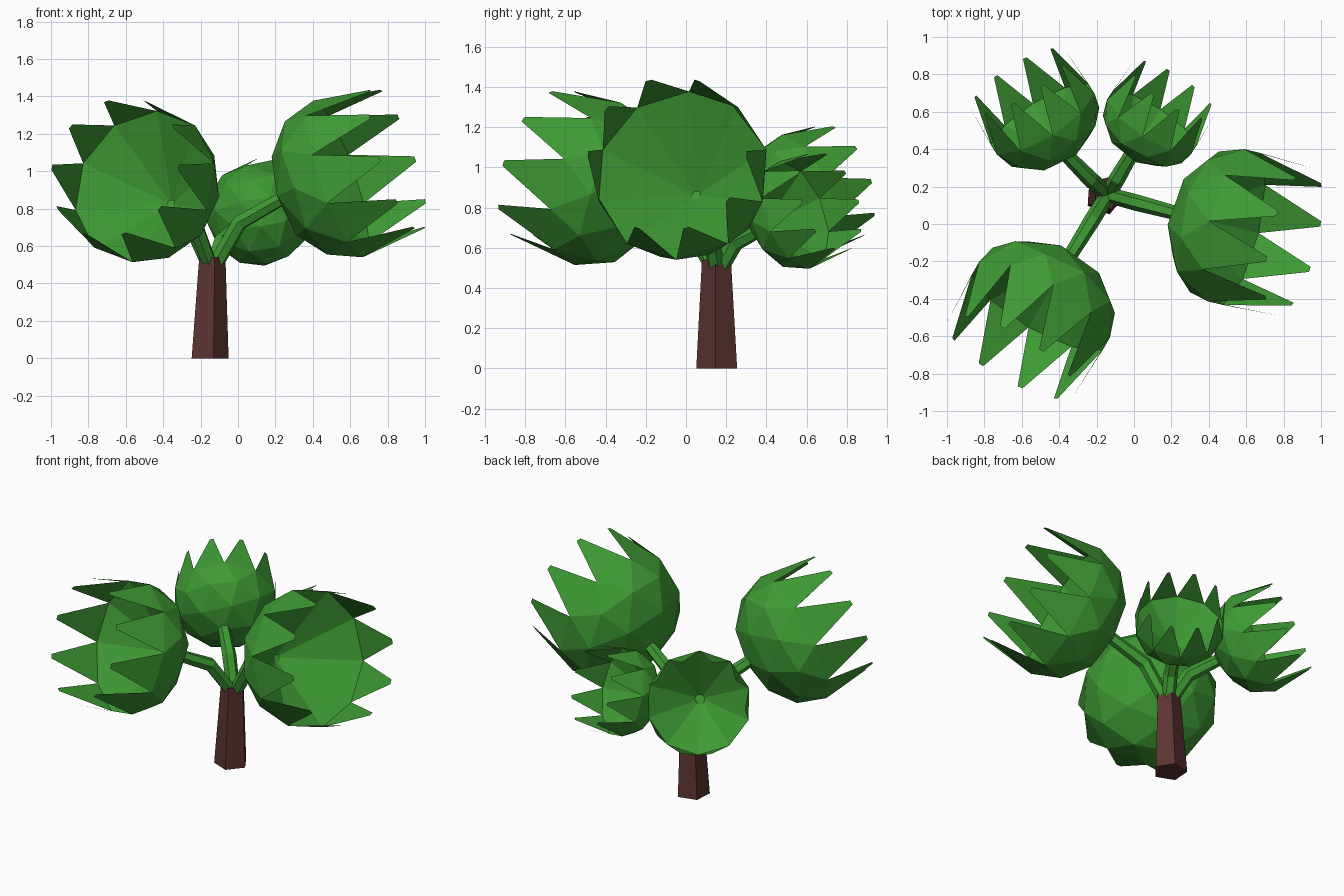
import bpy
import bmesh
from math import cos, sin, pi, radians, atan2
from mathutils import Vector

if "Cube" in bpy.data.objects:
    bpy.data.objects.remove(bpy.data.objects["Cube"])


def material(name, color):
    m = bpy.data.materials.new(name)
    m.diffuse_color = color
    m.use_nodes = True
    m.node_tree.nodes["Principled BSDF"].inputs["Base Color"].default_value = m.diffuse_color
    return m


GREEN = material("leaf_green", (0.048, 0.32, 0.034, 1))
BROWN = material("bark_brown", (0.105, 0.033, 0.03, 1))


def finish(bm, name, mat):
    mesh = bpy.data.meshes.new(name)
    bm.to_mesh(mesh)
    bm.free()
    mesh.materials.append(mat)
    ob = bpy.data.objects.new(name, mesh)
    bpy.context.collection.objects.link(ob)
    return ob


def frame(axis):
    """Sideways and upward directions around an axis."""
    a = axis.normalized()
    side = Vector((0, 0, 1)).cross(a)
    if side.length < 0.01:
        side = Vector((0, 1, 0))
    side.normalize()
    return side, a.cross(side)


def tube(name, points, radii, mat, sides=5, phase=0.0, flat=False):
    """Faceted tapering tube along a path, capped at both ends."""
    bm = bmesh.new()
    rings = []
    pts = [Vector(p) for p in points]
    for i, p in enumerate(pts):
        d = pts[min(i + 1, len(pts) - 1)] - pts[max(i - 1, 0)]
        u, v = (Vector((1, 0, 0)), Vector((0, 1, 0))) if flat else frame(d)
        rings.append([bm.verts.new(p + radii[i] * (u * cos(2 * pi * k / sides + phase)
                                                   + v * sin(2 * pi * k / sides + phase)))
                      for k in range(sides)])
    for a, b in zip(rings, rings[1:]):
        for k in range(sides):
            n = (k + 1) % sides
            bm.faces.new((a[k], a[n], b[n], b[k]))
    bm.faces.new(rings[0][::-1])
    bm.faces.new(rings[-1])
    bmesh.ops.recalc_face_normals(bm, faces=bm.faces)
    return finish(bm, name, mat)


def leaf_cup(name, base, yaw, tilt, s):
    """Half icosphere cup, conical hollow inside, pointed leaves round the rim."""
    axis = Vector((cos(yaw) * cos(tilt), sin(yaw) * cos(tilt), sin(tilt)))
    u, v = frame(axis)
    radius, depth = 0.44, 0.345

    bm = bmesh.new()
    bmesh.ops.create_icosphere(bm, subdivisions=2, radius=1)
    bmesh.ops.delete(bm, geom=[p for p in bm.verts if p.co.z > 0.01], context='VERTS')
    rim = sorted((p for p in bm.verts if abs(p.co.z) < 0.01),
                 key=lambda p: atan2(p.co.y, p.co.x))
    n = len(rim)
    angles = [atan2(p.co.y, p.co.x) for p in rim]
    for p in bm.verts:
        p.co = Vector((p.co.x * radius, p.co.y * radius, (p.co.z + 1) * depth))
    inner = bm.verts.new((0, 0, 0.025))
    for k in range(n):
        m = (k + 1) % n
        bm.faces.new((inner, rim[k], rim[m]))
        # pointed leaf with a narrow blunt tip
        tip = []
        for f in (0.56, 0.44):
            a = angles[k] + f * 2 * pi / n
            tip.append(bm.verts.new((0.405 * cos(a), 0.405 * sin(a), 0.69)))
        bm.faces.new((rim[k], rim[m], tip[0], tip[1]))
    # turn the cup onto its axis
    for p in bm.verts:
        x, y, t = p.co
        p.co = Vector(base) + s * (u * x + v * y + axis * t)
    return finish(bm, name, GREEN)


# trunk
tube("trunk", [(-0.157, 0.155, 0), (-0.143, 0.153, 0.54)], [0.107, 0.076], BROWN,
     phase=radians(-4), flat=True)

# branches, each ending in a leaf cup: base, heading, size
cups = [
    ("right", (0.215, 0.06, 0.852), -13.5, 1.0),
    ("front_left", (-0.34, -0.165, 0.815), 240, 0.965),
    ("back_left", (-0.36, 0.355, 0.775), 122, 0.735),
    ("back_right", (-0.02, 0.365, 0.695), 57, 0.64),
]
root = Vector((-0.14, 0.155, 0.5))
for label, base, yaw, size in cups:
    end = Vector(base)
    yaw = radians(yaw)
    flat_dir = Vector((end.x - root.x, end.y - root.y, 0))
    start = root + flat_dir.normalized() * 0.025 + Vector((0, 0, 0.01))
    bend = root + flat_dir * 0.42 + Vector((0, 0, (end.z - root.z) * 0.64))
    tip = end + Vector((cos(yaw), sin(yaw), 0.3)) * 0.04
    tube("branch_" + label, [start, bend, tip], [0.042, 0.044, 0.037], GREEN, sides=6)
    leaf_cup("leaf_cup_" + label, end, yaw, radians(18), size)
